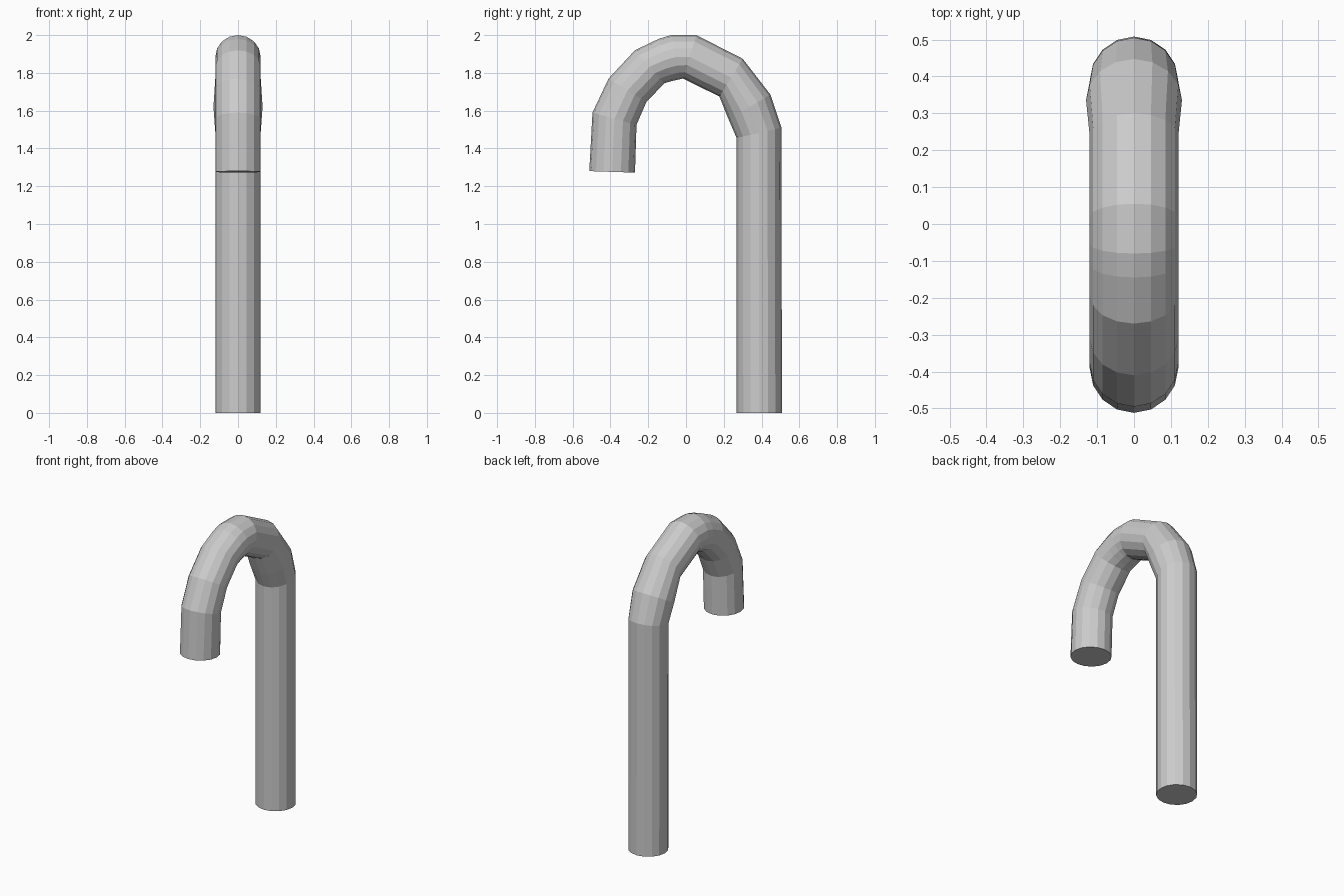
import bpy, bmesh, math
from mathutils import Vector

if "Cube" in bpy.data.objects:
    bpy.data.objects.remove(bpy.data.objects["Cube"])

SIDES = 16

# Cross-sections along the bend: outer (y, z), inner (y, z), half width in x
SECTIONS = [
    ((0.508, 0.0), (0.268, 0.0), 0.12),
    ((0.505, 1.51), (0.268, 1.455), 0.12),
    ((0.447, 1.685), (0.225, 1.555), 0.13),
    ((0.30, 1.875), (0.177, 1.675), 0.12),
    ((0.055, 2.0), (-0.016, 1.77), 0.12),
    ((-0.08, 2.0), (-0.03, 1.767), 0.12),
    ((-0.145, 1.98), (-0.075, 1.757), 0.12),
    ((-0.27, 1.92), (-0.115, 1.745), 0.12),
    ((-0.41, 1.77), (-0.21, 1.645), 0.12),
    ((-0.495, 1.59), (-0.262, 1.525), 0.12),
    ((-0.512, 1.28), (-0.27, 1.272), 0.12),
]


def ring(bm, outer, inner, half_width):
    """One elliptical ring of vertices spanning outer to inner point."""
    o, i = Vector((0, *outer)), Vector((0, *inner))
    mid, arm = (o + i) / 2, (o - i) / 2
    verts = []
    for k in range(SIDES):
        a = 2 * math.pi * k / SIDES
        verts.append(bm.verts.new(
            mid + arm * math.cos(a) + Vector((half_width * math.sin(a), 0, 0))))
    return verts


# Hooked tube: bridge successive rings, then cap both ends
bm = bmesh.new()
rings = [ring(bm, *s) for s in SECTIONS]
for a, b in zip(rings, rings[1:]):
    for k in range(SIDES):
        n = (k + 1) % SIDES
        bm.faces.new((a[k], a[n], b[n], b[k]))
bm.faces.new(rings[0])
bm.faces.new(rings[-1])
bmesh.ops.recalc_face_normals(bm, faces=bm.faces)

mesh = bpy.data.meshes.new("hooked_cane")
bm.to_mesh(mesh)
bm.free()
bpy.context.collection.objects.link(bpy.data.objects.new("hooked_cane", mesh))
